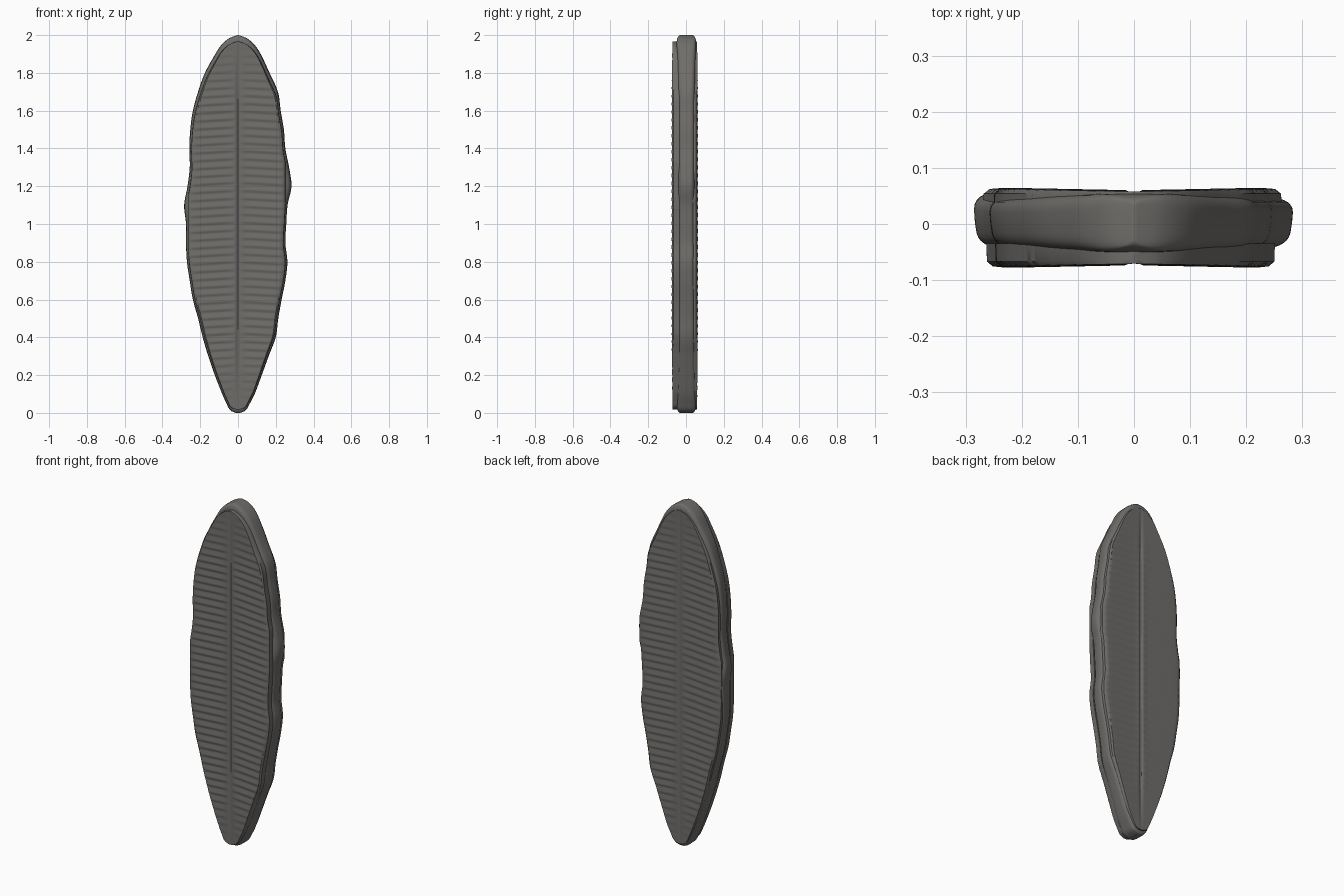
import bpy, math

if "Cube" in bpy.data.objects:
    bpy.data.objects.remove(bpy.data.objects["Cube"])

stone = bpy.data.materials.new("grey_brown")
stone.diffuse_color = (0.16, 0.152, 0.143, 1)
stone.use_nodes = True
stone.node_tree.nodes["Principled BSDF"].inputs["Base Color"].default_value = stone.diffuse_color

# Outline of the leaf: height, left half width, right half width
OUTLINE = [(0, .012, .012), (.012, .04, .04), (.05, .062, .064), (.1, .085, .09), (.2, .125, .128),
           (.3, .16, .165), (.4, .19, .203), (.5, .215, .217), (.6, .243, .235),
           (.7, .26, .255), (.8, .275, .266), (.9, .28, .255), (1, .28, .26),
           (1.1, .29, .267), (1.2, .272, .288), (1.3, .26, .275), (1.4, .262, .255),
           (1.5, .257, .247), (1.6, .243, .23), (1.7, .215, .215), (1.8, .178, .17),
           (1.9, .122, .122), (1.95, .088, .088), (1.985, .045, .045), (2, .004, .004)]


def widths(z):
    """Smoothly interpolated left and right half widths."""
    i = 0
    while i < len(OUTLINE) - 2 and z > OUTLINE[i + 1][0]:
        i += 1
    a, b = OUTLINE[i], OUTLINE[i + 1]
    prev, nxt = OUTLINE[max(i - 1, 0)], OUTLINE[min(i + 2, len(OUTLINE) - 1)]
    h = b[0] - a[0]
    t = min(max((z - a[0]) / h, 0), 1)
    out = []
    for k in (1, 2):
        m0 = (b[k] - prev[k]) / (b[0] - prev[0]) * h
        m1 = (nxt[k] - a[k]) / (nxt[0] - a[0]) * h
        out.append((2*t**3 - 3*t*t + 1) * a[k] + (t**3 - 2*t*t + t) * m0
                   + (3*t*t - 2*t**3) * b[k] + (t**3 - t*t) * m1)
    return out


def levels(z0, z1, n, r):
    """Even heights with extra rows close to both ends."""
    ends = [r * (1 - math.cos(math.pi / 2 * k / 7)) for k in range(7)]
    mid = [z0 + r + (z1 - z0 - 2 * r) * k / n for k in range(n + 1)]
    return [z0 + e for e in ends] + mid + [z1 - e for e in reversed(ends)]


def loft(name, rings):
    """Closed skin through a stack of rings with flat end caps."""
    n = len(rings[0])
    verts = [p for ring in rings for p in ring]
    faces = [(r*n + i, r*n + (i+1) % n, (r+1)*n + (i+1) % n, (r+1)*n + i)
             for r in range(len(rings) - 1) for i in range(n)]
    faces += [tuple(reversed(range(n))), tuple(range(len(verts) - n, len(verts)))]
    me = bpy.data.meshes.new(name)
    me.from_pydata(verts, [], faces)
    me.materials.append(stone)
    ob = bpy.data.objects.new(name, me)
    bpy.context.collection.objects.link(ob)
    bpy.context.view_layer.objects.active = ob
    ob.select_set(True)
    bpy.ops.object.shade_smooth_by_angle(angle=math.radians(40))
    ob.select_set(False)


def power(v, p):
    return math.copysign(abs(v) ** p, v)


# Body: thick slab with rounded tips and a wavy rim, wider towards the back
rings = []
for z in levels(0, 2, 130, .045):
    left, right = widths(z)
    d = min(z, 2 - z, .045) / .045
    thick = .052 * (.62 + .38 * math.sqrt(max(0, 1 - (1 - d) ** 2)))
    ring = []
    for k in range(48):
        a = 2 * math.pi * k / 48
        c, s = power(math.cos(a), .3), power(math.sin(a), .5)
        x = c * (right if c > 0 else left) * (1 - .045 * (1 - s) / 2)
        y = .002 + thick * s
        if c < 0 and s > 0:    # curled knob on one back edge
            y += .024 * math.exp(-((z - 1) / .12) ** 2) * abs(c) ** 6 * s
        ring.append((x, y, z))
    rings.append(ring)
loft("leaf_body", rings)

# Column positions across a blade, dense around the midrib
HALF = [.02, .04, .065, .1, .2, .35, .5, .65, .8, .9, .96, 1]
COLS = [-h for h in reversed(HALF)] + [0] + HALF


def blade(name, side, scale, limit, y_face, rib):
    """Thin ribbed leaf face with a midrib groove, on the front (-1) or back (+1)."""
    z0, z1 = .018, 1.967
    rings = []
    for z in levels(z0, z1, 300, .03):
        left, right = widths((z - z0) / (z1 - z0) * 2)
        left, right = min(left * scale, limit[0]), min(right * scale, limit[1])
        fade = min(1, z / .35, (2 - z) / .35)
        face = []
        for u in COLS:
            x = u * (right if u > 0 else left)
            phase = 2 * math.pi * (z + .06 * abs(x)) / .042
            wave = math.sin(phase) + .35 * math.sin(2 * phase)
            edge = max(0, min(1, (abs(x) - .012) / .03)) * max(0, min(1, (1 - abs(u)) / .12))
            y = y_face + rib * wave * fade * edge + .004 * min(1, abs(x) / .2)
            y -= .006 * fade * math.exp(-(x / .008) ** 2)             # centre groove
            y += .002 * fade * math.exp(-((abs(x) - .016) / .007) ** 2)  # groove lips
            y -= .008 * max(0, (abs(u) - .95) / .05) ** 2
            face.append((x, side * y, z))
        base = [(right * 1.005, side * .035, z), (-left * 1.005, side * .035, z)]
        ring = face + base
        rings.append(ring if side < 0 else ring[::-1])
    loft(name, rings)


blade("front_blade", -1, .94, (.262, .25), .071, .0022)
blade("back_blade", 1, .95, (.268, .262), .058, .0018)
